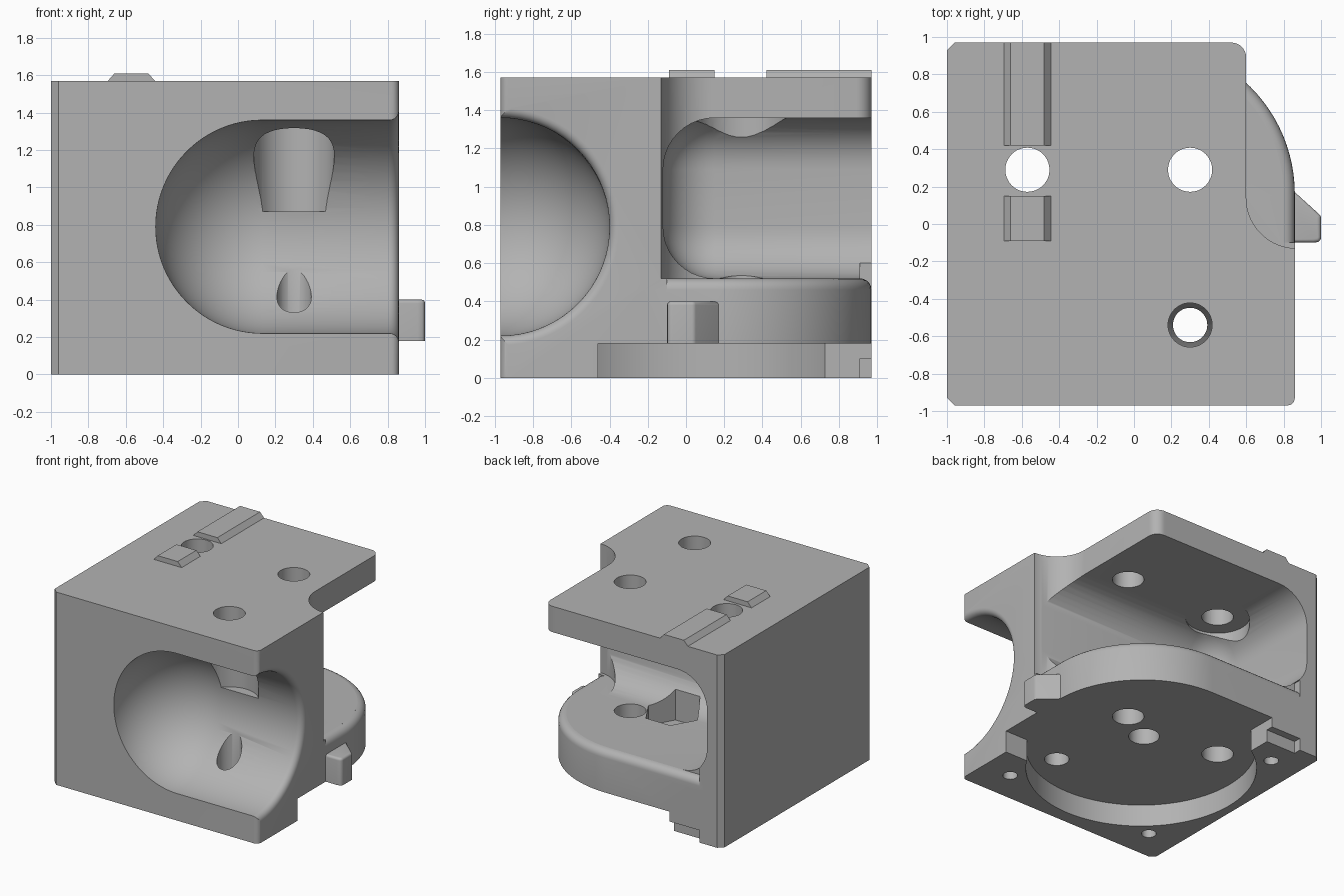
import bpy, bmesh, math
from mathutils import Matrix

if "Cube" in bpy.data.objects:
    bpy.data.objects.remove(bpy.data.objects["Cube"])

grey = bpy.data.materials.new("light_grey")
grey.use_nodes = True
grey.diffuse_color = (0.45, 0.45, 0.45, 1)
grey.node_tree.nodes["Principled BSDF"].inputs["Base Color"].default_value = (0.45, 0.45, 0.45, 1)


def finish(name, bm):
    bmesh.ops.recalc_face_normals(bm, faces=bm.faces)
    mesh = bpy.data.meshes.new(name)
    bm.to_mesh(mesh)
    bm.free()
    mesh.materials.append(grey)
    ob = bpy.data.objects.new(name, mesh)
    bpy.context.collection.objects.link(ob)
    return ob


def arc(cx, cy, r, a0, a1, n=24):
    angles = [math.radians(a0 + (a1 - a0) * i / n) for i in range(n + 1)]
    return [(cx + r * math.cos(a), cy + r * math.sin(a)) for a in angles]


def prism(name, outline, z0, z1, top_round=0):
    bm = bmesh.new()
    face = bm.faces.new([bm.verts.new((x, y, z0)) for x, y in outline])
    new = bmesh.ops.extrude_face_region(bm, geom=[face])["geom"]
    bmesh.ops.translate(bm, vec=(0, 0, z1 - z0), verts=[v for v in new if isinstance(v, bmesh.types.BMVert)])
    bmesh.ops.recalc_face_normals(bm, faces=bm.faces)
    if top_round:
        edges = [e for e in bm.edges if all(v.co.z > z1 - 1e-4 for v in e.verts)]
        bmesh.ops.bevel(bm, geom=edges, offset=top_round, segments=5, profile=0.5, affect='EDGES')
    return finish(name, bm)


def cylinder(name, x, y, r, z0, z1, sides=48):
    return prism(name, arc(x, y, r, 0, 360 - 360 / sides, sides - 1), z0, z1)


def rounded_box(name, lo, hi, r, segments):
    bm = bmesh.new()
    size = [b - a for a, b in zip(lo, hi)]
    mid = [(a + b) / 2 for a, b in zip(lo, hi)]
    bmesh.ops.create_cube(bm, size=1, matrix=Matrix.Translation(mid) @ Matrix.Diagonal((*size, 1)))
    bmesh.ops.bevel(bm, geom=bm.edges[:], offset=r, segments=segments, profile=0.5, affect='EDGES')
    return finish(name, bm)


def lathe_x(name, profile, y, z, steps=72):
    """Spin (x, radius) points around an axis along x."""
    bm = bmesh.new()
    verts = [bm.verts.new((x, y + r, z)) for x, r in profile]
    edges = [bm.edges.new(p) for p in zip(verts, verts[1:])]
    bmesh.ops.spin(bm, geom=verts + edges, cent=(0, y, z), axis=(1, 0, 0), angle=math.tau, steps=steps)
    bmesh.ops.remove_doubles(bm, verts=bm.verts, dist=1e-4)
    return finish(name, bm)


def combine(target, tool, operation='DIFFERENCE'):
    mod = target.modifiers.new("combine", 'BOOLEAN')
    mod.object, mod.operation, mod.solver = tool, operation, 'EXACT'
    bpy.context.view_layer.objects.active = target
    bpy.ops.object.modifier_apply(modifier=mod.name)
    bpy.data.objects.remove(tool)


# Main block with chamfered left edges and rounded right edge
CH = 0.04
body = prism("housing", [(-1, 0.97 - CH), (-1, -0.97 + CH), (-1 + CH, -0.97)]
             + arc(0.82, -0.93, 0.04, -90, 0, 6) + [(0.86, 0.97), (-1 + CH, 0.97)], 0, 1.57)

# Top plate notch with a concave corner and a rounded back corner
notch = [(0.6, 0.14)] + arc(0.87, 0.14, 0.27, 180, 270) + [(1.3, -0.13), (1.3, 1.2), (0.5, 1.2), (0.5, 0.97)]
notch += arc(0.52, 0.89, 0.08, 90, 0, 8)
combine(body, prism("notch_cutter", notch, 0.52, 1.8))

# Back cavity, open to the back and right
combine(body, rounded_box("cavity_cutter", (-0.87, -0.12, 0.52), (1.7, 1.7, 1.36), 0.27, 10))

# Front bore: round-ended, flared at the right side
bore = [(0.13 + x, r) for x, r in arc(0, 0, 0.57, 180, 90)]
bore += arc(0.81, 0.62, 0.05, -90, 0, 6) + [(1.2, 0.62), (1.2, 0)]
combine(body, lathe_x("bore_cutter", bore, -0.97, 0.79))

# Curved ledge with a rounded rim replaces the back right corner
trim = [(0.8, -0.1)] + arc(0.05, 0.16, 0.75, 0, 90) + [(-0.8, 0.91), (-0.8, 1.2), (1.2, 1.2), (1.2, -0.1)]
combine(body, prism("trim_cutter", trim, -0.1, 0.6))
# the wall left of the cavity stays full height
ledge = [(0.86, -0.22)] + arc(0.05, 0.16, 0.81, 0, 90) + [(-0.92, 0.97), (-0.92, -0.22)]
combine(body, prism("ledge", ledge, 0.1, 0.52, 0.06), 'UNION')

# Round motor recess below, open towards the back right corner
combine(body, cylinder("recess_cutter", -0.07, 0, 0.86, -0.1, 0.18, 96))
corner = [(-0.53, 1.2), (-0.53, 0.5), (0, 0), (0.5, -0.46), (1.2, -0.46), (1.2, 1.2)]
combine(body, prism("recess_corner_cutter", corner, -0.1, 0.18))

# Screw holes and their clearance pockets
for x, y, r in ((-0.57, 0.29, 0.118), (0.3, 0.29, 0.118), (0.3, -0.54, 0.092)):
    combine(body, cylinder("screw_cutter", x, y, r, -0.2, 1.8))
combine(body, cylinder("upper_hole_cutter", 0.3, -0.54, 0.118, 1.0, 1.8))
combine(body, cylinder("front_pocket_cutter", 0.3, -0.54, 0.215, 0.87, 1.34))
combine(body, cylinder("back_pocket_cutter", -0.57, 0.29, 0.24, 0.95, 1.36))

# Hexagonal nut pocket with a bore in the ledge
combine(body, cylinder("hex_cutter", 0.02, 0.14, 0.22, 0.36, 0.7, 6))
combine(body, cylinder("centre_cutter", 0.02, 0.14, 0.115, -0.1, 0.5))

# Motor mounting holes in the three remaining corners
for x, y in ((-0.74, -0.71), (0.61, -0.71), (-0.74, 0.71)):
    combine(body, cylinder("mount_cutter", x, y, 0.055, -0.1, 0.16, 24))

# Side catch
catch_outline = [(0.8, -0.1), (0.96, -0.1)] + arc(0.97, -0.07, 0.03, -60, 0, 4)
catch_outline += arc(0.97, 0.03, 0.03, 0, 45, 4) + [(0.86, 0.17), (0.8, 0.17)]
catch = prism("side_catch", catch_outline, 0.18, 0.4, 0.02)


# Trapezoid rails on the top
def rail(name, y0, y1):
    bm = bmesh.new()
    section = [(-0.7, 1.565), (-0.44, 1.565), (-0.48, 1.61), (-0.66, 1.61)]
    face = bm.faces.new([bm.verts.new((x, y0, z)) for x, z in section])
    new = bmesh.ops.extrude_face_region(bm, geom=[face])["geom"]
    bmesh.ops.translate(bm, vec=(0, y1 - y0, 0), verts=[v for v in new if isinstance(v, bmesh.types.BMVert)])
    return finish(name, bm)


rails = [rail("back_rail", 0.42, 0.97), rail("middle_rail", -0.09, 0.15)]

# Smooth curved surfaces, crisp edges
bpy.ops.object.select_all(action='DESELECT')
for ob in [body, catch] + rails:
    ob.select_set(True)
bpy.context.view_layer.objects.active = body
bpy.ops.object.shade_smooth_by_angle(angle=math.radians(30))
